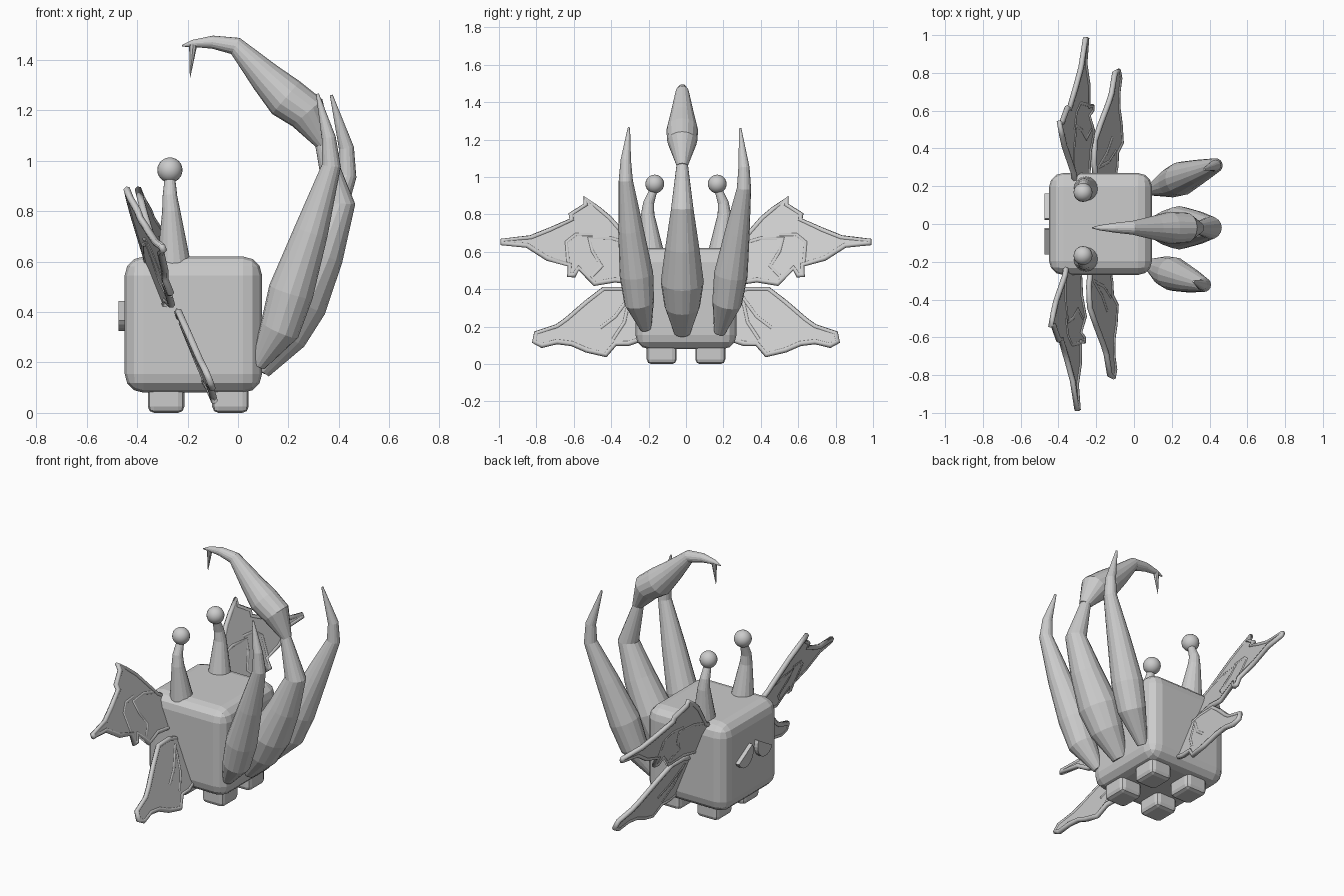
import bpy, bmesh, math
from mathutils import Vector

cube = bpy.data.objects.get("Cube")
if cube:
    bpy.data.objects.remove(cube)

grey = bpy.data.materials.new("plain grey")
grey.use_nodes = True
grey.diffuse_color = (0.6, 0.6, 0.6, 1)
grey.node_tree.nodes["Principled BSDF"].inputs["Base Color"].default_value = (0.6, 0.6, 0.6, 1)


def add(name, data):
    ob = bpy.data.objects.new(name, data)
    bpy.context.collection.objects.link(ob)
    data.materials.append(grey)
    return ob


def finish(name, bm):
    bmesh.ops.recalc_face_normals(bm, faces=bm.faces)
    me = bpy.data.meshes.new(name)
    bm.to_mesh(me)
    bm.free()
    return add(name, me)


def box(name, centre, size, bevel, segments):
    bm = bmesh.new()
    bmesh.ops.create_cube(bm, size=1)
    for v in bm.verts:
        v.co = Vector(c + a * s for c, a, s in zip(centre, v.co, size))
    ob = finish(name, bm)
    mod = ob.modifiers.new("rounded edges", "BEVEL")
    mod.width, mod.segments = bevel, segments
    return ob


def tube(name, path, sides=16):
    """Loft rings of varying radius along a path of (x, y, z, radius)."""
    bm = bmesh.new()
    pts = [Vector(p[:3]) for p in path]
    rings = []
    for i, p in enumerate(pts):
        before = (p - pts[i - 1]).normalized() if i else Vector()
        after = (pts[i + 1] - p).normalized() if i + 1 < len(pts) else Vector()
        t = (before + after).normalized()
        u = Vector((0, 1, 0)).cross(t).normalized()
        w = t.cross(u)
        ring = []
        for k in range(sides):
            a = 2 * math.pi * k / sides
            ring.append(bm.verts.new(p + path[i][3] * (u * math.cos(a) + w * math.sin(a))))
        rings.append(ring)
    for r0, r1 in zip(rings, rings[1:]):
        for k in range(sides):
            n = (k + 1) % sides
            bm.faces.new((r0[k], r0[n], r1[n], r1[k]))
    bm.faces.new(rings[0])
    bm.faces.new(rings[-1])
    return finish(name, bm)


def plate(name, pts, thickness):
    """Flat outline extruded along x."""
    bm = bmesh.new()
    face = bm.faces.new([bm.verts.new(p) for p in pts])
    new = bmesh.ops.extrude_face_region(bm, geom=[face])["geom"]
    for v in new:
        if isinstance(v, bmesh.types.BMVert):
            v.co.x += thickness
    return finish(name, bm)


def cord(name, pts, radius, closed):
    cu = bpy.data.curves.new(name, "CURVE")
    cu.dimensions = "3D"
    cu.bevel_depth, cu.bevel_resolution = radius, 1
    sp = cu.splines.new("POLY")
    sp.points.add(len(pts) - 1)
    for q, p in zip(sp.points, pts):
        q.co = (*p, 1)
    sp.use_cyclic_u = closed
    return add(name, cu)


# Body and feet
box("body", (-0.177, 0, 0.35), (0.545, 0.54, 0.54), 0.075, 3)
for x, end in ((-0.285, "front"), (-0.03, "back")):
    for y, side in ((-0.13, "a"), (0.13, "b")):
        box(f"{end}_foot_{side}", (x, y, 0.055), (0.145, 0.16, 0.11), 0.025, 2)

# Antennae with ball ends
for s, side in ((-1, "a"), (1, "b")):
    tube(f"antenna_{side}", [(-0.255, s * 0.185, 0.6, 0.066), (-0.265, s * 0.205, 0.8, 0.036),
                             (-0.27, s * 0.2, 0.86, 0.029), (-0.27, s * 0.17, 0.94, 0.02)])
    bm = bmesh.new()
    bmesh.ops.create_uvsphere(bm, u_segments=20, v_segments=12, radius=0.05)
    bmesh.ops.translate(bm, vec=(-0.27, s * 0.167, 0.963), verts=bm.verts)
    for f in bm.faces:
        f.smooth = True
    finish(f"antenna_ball_{side}", bm)

# Side tails
tube("side_tail_a", [(0.08, -0.215, 0.19, 0.03), (0.165, -0.25, 0.33, 0.08), (0.21, -0.265, 0.48, 0.09),
                     (0.29, -0.295, 0.72, 0.068), (0.37, -0.322, 0.98, 0.038),
                     (0.36, -0.322, 1.09, 0.028), (0.315, -0.305, 1.265, 0.006)])
tube("side_tail_b", [(0.09, 0.18, 0.17, 0.03), (0.2, 0.22, 0.33, 0.08), (0.25, 0.24, 0.48, 0.09),
                     (0.34, 0.275, 0.71, 0.066), (0.432, 0.31, 0.94, 0.038),
                     (0.43, 0.31, 1.05, 0.03), (0.37, 0.29, 1.26, 0.006)])

# Middle tail, its curled head and stinger
tube("middle_tail", [(0.085, -0.02, 0.17, 0.045), (0.18, -0.02, 0.31, 0.095), (0.24, -0.02, 0.44, 0.115),
                     (0.33, -0.02, 0.63, 0.09), (0.405, -0.02, 0.83, 0.06), (0.335, -0.02, 1.07, 0.03)])
tube("tail_head", [(0.345, -0.02, 1.06, 0.03), (0.275, -0.02, 1.19, 0.08), (0.19, -0.02, 1.25, 0.085),
                   (0.11, -0.02, 1.33, 0.065), (-0.01, -0.02, 1.455, 0.036),
                   (-0.1, -0.02, 1.47, 0.026), (-0.18, -0.02, 1.465, 0.014), (-0.222, -0.02, 1.455, 0.003)])
tube("stinger", [(-0.178, -0.02, 1.46, 0.016), (-0.19, -0.02, 1.33, 0.001)], 8)

# Wings: outlines in (distance from middle, height)
upper = [(.2, .58), (.27, .62), (.41, .78), (.47, .83), (.54, .885), (.535, .85), (.615, .8), (.61, .77),
         (.73, .715), (.83, .675), (.98, .66), (.98, .645), (.85, .635), (.74, .565), (.62, .53),
         (.625, .475), (.6, .475), (.575, .515), (.49, .43), (.38, .45), (.2, .42)]
lower = [(.2, .36), (.33, .40), (.44, .40), (.53, .33), (.64, .235), (.69, .2), (.80, .165), (.81, .12),
         (.77, .1), (.69, .12), (.61, .11), (.53, .075), (.43, .05), (.38, .11), (.31, .11), (.22, .14)]
upper_veins = [[(.3, .64), (.4, .67), (.52, .67), (.5, .6), (.45, .52), (.5, .47)],
               [(.5, .69), (.59, .69), (.64, .65), (.63, .54)]]
lower_veins = [[(.3, .36), (.33, .22), (.39, .13)], [(.3, .36), (.38, .25), (.46, .19)]]


def wing(name, outline, veins, s, base, sweep):
    def place(pts):
        return [Vector((base + sweep * y - 0.4 * z, s * y, z)) for y, z in pts]
    shift = Vector((0.009, 0, 0))
    plate(name, [p - shift for p in place(outline)], 0.018)
    cord(name + "_rim", place(outline), 0.015, True)
    for i, vein in enumerate(veins):
        cord(f"{name}_vein_{i}", place(vein), 0.013, False)


for s, side, nudge in ((-1, "a", 0), (1, "b", 0.045)):
    wing(f"upper_wing_{side}", upper, upper_veins, s, -0.146 + nudge, 0.11)
    wing(f"lower_wing_{side}", lower, lower_veins, s, -0.09 + nudge * 0.6, 0.035)

# Half-moon eyes, slanted towards the middle
for s, side in ((-1, "a"), (1, "b")):
    arc = []
    for k in range(13):
        a = math.pi + math.pi * k / 12 + 0.5
        arc.append((-0.474, s * (0.095 - 0.075 * math.cos(a)), 0.405 + 0.08 * math.sin(a)))
    plate(f"eye_{side}", arc, 0.03)
